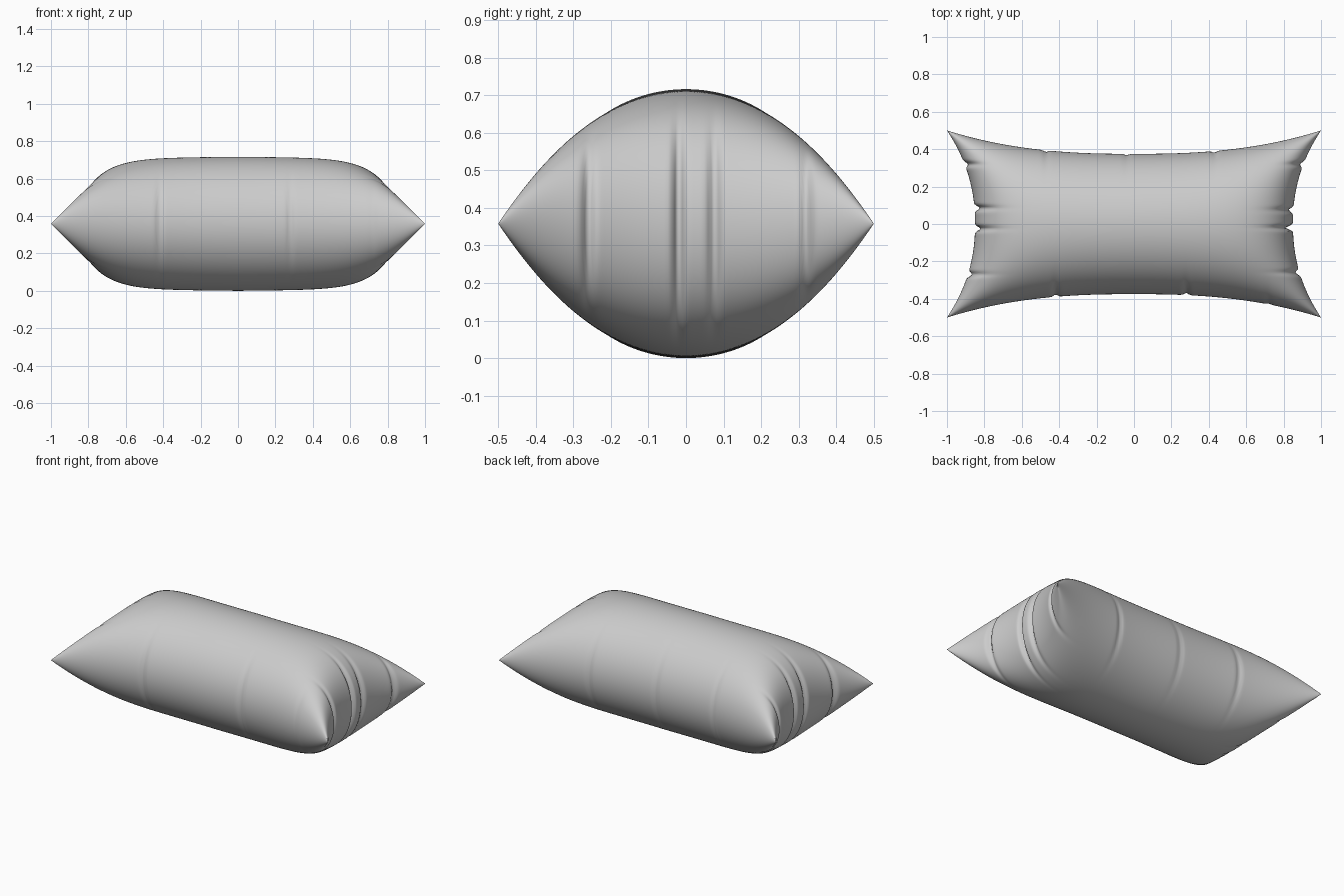
import bpy, bmesh
from math import sin, pi, exp, sqrt

if "Cube" in bpy.data.objects:
    bpy.data.objects.remove(bpy.data.objects["Cube"])

MID = 0.358
# seam creases: (position along the edge, width, depth)
FRONT = [(-0.42, 0.014, 0.012), (0.28, 0.014, 0.012), (0.72, 0.02, 0.004)]
BACK = [(-0.47, 0.014, 0.009), (-0.04, 0.014, 0.007), (0.43, 0.014, 0.009)]
RIGHT = [(-0.26, 0.014, 0.022), (-0.02, 0.012, 0.04), (0.075, 0.014, 0.025), (0.32, 0.014, 0.018)]
LEFT = [(-0.27, 0.014, 0.022), (-0.025, 0.013, 0.03), (0.085, 0.013, 0.03), (0.32, 0.014, 0.018)]


def crease(t, folds):
    return sum(d * exp(-((t - c) / w) ** 2) for c, w, d in folds)


def pillow_point(s, t, side):
    # denser samples toward the seam keep the rim round
    u, v = sin(s * pi / 2), sin(t * pi / 2)
    x = u * (0.85 + 0.15 * abs(v) ** 2.2)
    y = v * (0.375 + 0.125 * abs(u) ** 2.5)
    h = MID * sqrt(max(0, 1 - u ** 6)) * sqrt(max(0, 1 - v * v))
    h *= 1 - 0.05 * abs(u) ** 1.5
    # pinch the folds inward, fading toward the middle of the sheet
    dx = crease(y, RIGHT if u > 0 else LEFT) * abs(u) ** 9
    dy = crease(x, BACK if v > 0 else FRONT) * abs(v) ** 5
    x -= dx if u > 0 else -dx
    y -= dy if v > 0 else -dy
    return x, y, MID + side * h


# two inflated sheets joined at the seam
bm = bmesh.new()
for side in (1, -1):
    geo = bmesh.ops.create_grid(bm, x_segments=200, y_segments=160, size=1)
    verts = geo["verts"]
    faces = list({f for v in verts for f in v.link_faces})
    for v in verts:
        v.co = pillow_point(v.co.x, v.co.y, side)
    if side < 0:
        bmesh.ops.reverse_faces(bm, faces=faces)
bmesh.ops.remove_doubles(bm, verts=bm.verts, dist=1e-5)
for f in bm.faces:
    f.smooth = True
mesh = bpy.data.meshes.new("pillow")
bm.to_mesh(mesh)
bm.free()
pillow = bpy.data.objects.new("pillow", mesh)
bpy.context.collection.objects.link(pillow)
